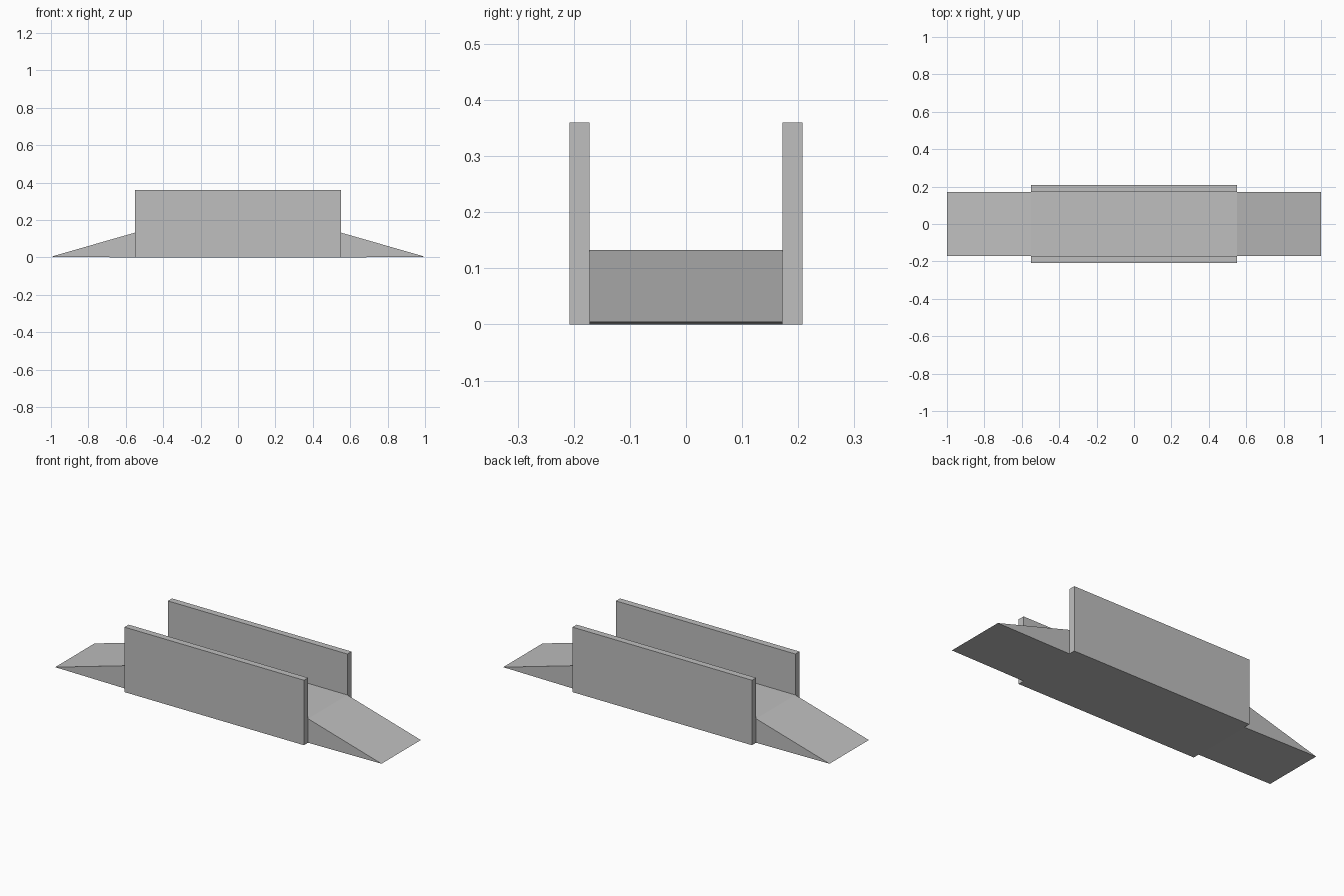
import bpy
import bmesh

cube = bpy.data.objects.get("Cube")
if cube:
    bpy.data.objects.remove(cube, do_unlink=True)

HALF_SPAN = 0.55     # half length of the level middle section
DECK_EDGE = 0.172    # half width of the deck
DECK_TOP = 0.133
WALL_EDGE = 0.208    # outer face of the side walls
WALL_TOP = 0.36
TIP = 0.004          # height of the ramp tips

grey = bpy.data.materials.new("concrete_grey")
grey.use_nodes = True
colour = (0.52, 0.52, 0.52, 1)
grey.diffuse_color = colour
grey.node_tree.nodes["Principled BSDF"].inputs["Base Color"].default_value = colour


def extrude_profile(name, profile, y_start, y_end):
    """Extrude an x-z outline along y into a solid."""
    bm = bmesh.new()
    face = bm.faces.new([bm.verts.new((x, y_start, z)) for x, z in profile])
    result = bmesh.ops.extrude_face_region(bm, geom=[face])
    moved = [v for v in result["geom"] if isinstance(v, bmesh.types.BMVert)]
    bmesh.ops.translate(bm, verts=moved, vec=(0, y_end - y_start, 0))
    bmesh.ops.recalc_face_normals(bm, faces=bm.faces)
    mesh = bpy.data.meshes.new(name)
    bm.to_mesh(mesh)
    bm.free()
    mesh.materials.append(grey)
    obj = bpy.data.objects.new(name, mesh)
    bpy.context.collection.objects.link(obj)
    return obj


# Level deck between the walls
deck = [(-HALF_SPAN, 0), (HALF_SPAN, 0), (HALF_SPAN, DECK_TOP), (-HALF_SPAN, DECK_TOP)]
extrude_profile("deck", deck, -DECK_EDGE, DECK_EDGE)

# Sloping ramps at both ends, with sharp tips just off the ground
for side, sign in (("left", 1), ("right", -1)):
    ramp = [(sign * HALF_SPAN, 0), (sign, TIP), (sign * HALF_SPAN, DECK_TOP)]
    extrude_profile(side + "_ramp", ramp, -DECK_EDGE, DECK_EDGE)

# Tall side walls
wall = [(-HALF_SPAN, 0), (HALF_SPAN, 0), (HALF_SPAN, WALL_TOP), (-HALF_SPAN, WALL_TOP)]
for side, sign in (("front", -1), ("back", 1)):
    extrude_profile(side + "_wall", wall, sign * DECK_EDGE, sign * WALL_EDGE)
